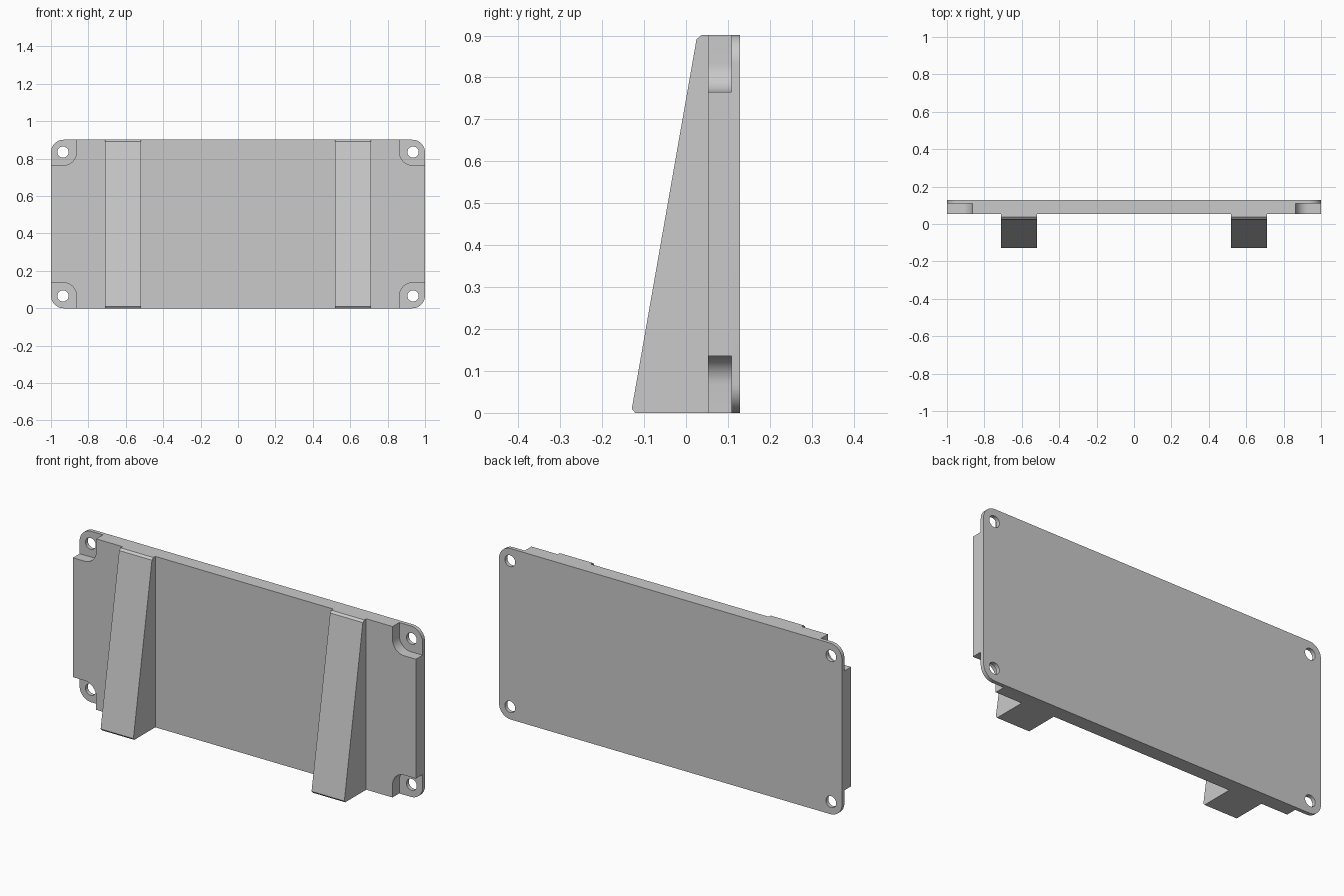
import bpy, bmesh, math
from math import cos, sin, pi
from mathutils import Matrix, Vector

cube = bpy.data.objects.get("Cube")
if cube:
    bpy.data.objects.remove(cube)

W, H = 1.0, 0.901          # half width, full height
BACK, STEP, FACE = 0.129, 0.109, 0.053
R, NOTCH, HOLE = 0.068, 0.136, 0.03

gray = bpy.data.materials.new("matte_gray")
gray.use_nodes = True
color = (0.59, 0.59, 0.59, 1)
gray.diffuse_color = color
gray.node_tree.nodes["Principled BSDF"].inputs["Base Color"].default_value = color


def arc(cx, cy, r, start, end, steps=12):
    """Points on an arc; angles in quarter turns."""
    angles = [(start + (end - start) * i / steps) * pi / 2 for i in range(steps + 1)]
    return [(cx + r * cos(a), cy + r * sin(a)) for a in angles]


def extrude(name, loops, matrix, depth):
    """Fill the closed loops (inner ones become holes) and give them depth."""
    curve = bpy.data.curves.new(name + "_profile", 'CURVE')
    curve.dimensions = '2D'
    curve.fill_mode = 'BOTH'
    curve.extrude = depth / 2
    for loop in loops:
        spline = curve.splines.new('POLY')
        spline.points.add(len(loop) - 1)
        for point, (u, v) in zip(spline.points, loop):
            point.co = (u, v, 0, 1)
        spline.use_cyclic_u = True
    source = bpy.data.objects.new(name + "_profile", curve)
    bpy.context.collection.objects.link(source)
    bpy.context.view_layer.update()
    mesh = bpy.data.meshes.new_from_object(
        source.evaluated_get(bpy.context.evaluated_depsgraph_get()))
    bpy.data.objects.remove(source)

    bm = bmesh.new()
    bm.from_mesh(mesh)
    bmesh.ops.remove_doubles(bm, verts=bm.verts, dist=0.0002)
    bm.transform(matrix)
    bmesh.ops.recalc_face_normals(bm, faces=bm.faces)
    bm.to_mesh(mesh)
    bm.free()
    mesh.name = name
    mesh.materials.clear()
    mesh.materials.append(gray)
    obj = bpy.data.objects.new(name, mesh)
    bpy.context.collection.objects.link(obj)
    bpy.ops.object.select_all(action='DESELECT')
    obj.select_set(True)
    bpy.context.view_layer.objects.active = obj
    bpy.ops.object.shade_smooth_by_angle(angle=math.radians(30))


def upright(y):
    """Profile u, v becomes x, z, centred on the given y."""
    return Matrix.Translation((0, y, 0)) @ Matrix.Rotation(pi / 2, 4, 'X')


def sideways(x):
    """Profile u, v becomes y, z, centred on the given x."""
    return Matrix(((0, 0, 1, x), (1, 0, 0, 0), (0, 1, 0, 0), (0, 0, 0, 1)))


def chamfer(a, corner, b, size):
    """Cut off a profile corner lying between points a and b."""
    p = Vector(corner)
    return [tuple(p + (Vector(q) - p).normalized() * size) for q in (a, b)]


# Corners counter-clockwise from lower left: x sign, z, z sign, quarter turn
corners = [(-1, 0, 1, 2), (1, 0, 1, 3), (1, H, -1, 0), (-1, H, -1, 1)]
# Rounded recess at the lower right corner, mirrored to the other three
recess = [(W - NOTCH, 0)] + arc(W - R, R, R, 2, 1) + [(W, NOTCH)]

outline, holes, stepped = [], [], []
for sx, z, sz, quarter in corners:
    outline += arc(sx * (W - R), z + sz * R, R, quarter, quarter + 1)
    holes.append(arc(sx * (W - 0.064), z + sz * 0.066, HOLE, 0, 4, 32)[:-1])
    pts = [(sx * u, z + sz * v) for u, v in recess]
    stepped += pts if sx * sz > 0 else pts[::-1]

# Thin back plate with screw holes, and the thicker block in front of it
extrude("back_plate", [outline] + holes, upright((BACK + STEP) / 2), BACK - STEP)
extrude("front_block", [stepped], upright((STEP + FACE) / 2), STEP - FACE)

# Two tapered ribs, deeper at the bottom, with chamfered front edges
low, high = (-0.131, 0), (0.0268, H)
rib = [(FACE, 0)] + chamfer((FACE, 0), low, high, 0.01) \
    + chamfer(low, high, (FACE, H), 0.01) + [(FACE, H)]
for side, sx in (("left", 1), ("right", -1)):
    extrude(side + "_rib", [rib], sideways(sx * 0.615), 0.191)
